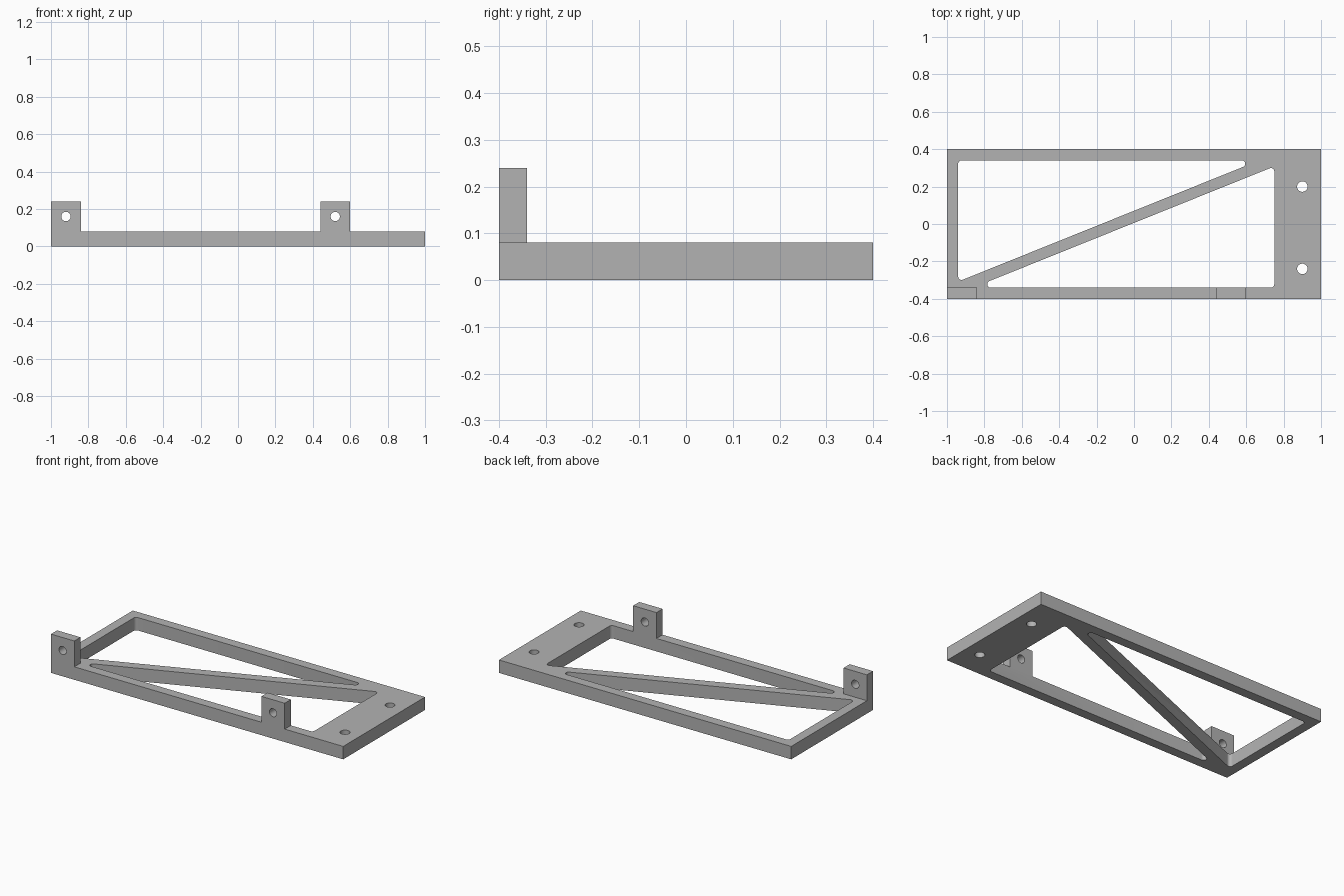
import bpy
import bmesh
import math
from mathutils import Vector, Matrix

cube = bpy.data.objects.get("Cube")
if cube:
    bpy.data.objects.remove(cube, do_unlink=True)

# Single grey material
grey = bpy.data.materials.new("plain_grey")
grey.use_nodes = True
colour = (0.45, 0.45, 0.45, 1)
grey.diffuse_color = colour
grey.node_tree.nodes["Principled BSDF"].inputs["Base Color"].default_value = colour

LENGTH, DEPTH, THICK = 2.0, 0.8, 0.08
RAIL = 0.06
LUG_W, LUG_TOP = 0.16, 0.24


def new_object(name, bm):
    bmesh.ops.recalc_face_normals(bm, faces=bm.faces)
    mesh = bpy.data.meshes.new(name)
    bm.to_mesh(mesh)
    bm.free()
    mesh.materials.append(grey)
    obj = bpy.data.objects.new(name, mesh)
    bpy.context.collection.objects.link(obj)
    return obj


def box(name, low, high):
    low, high = Vector(low), Vector(high)
    bm = bmesh.new()
    bmesh.ops.create_cube(bm, size=1)
    bmesh.ops.scale(bm, vec=high - low, verts=bm.verts)
    bmesh.ops.translate(bm, vec=(low + high) / 2, verts=bm.verts)
    return new_object(name, bm)


def drill(name, centre, radius, axis):
    bm = bmesh.new()
    turn = Matrix.Rotation(math.pi / 2, 4, "X") if axis == "Y" else Matrix()
    bmesh.ops.create_cone(bm, cap_ends=True, segments=32, radius1=radius, radius2=radius,
                          depth=0.3, matrix=Matrix.Translation(centre) @ turn)
    return new_object(name, bm)


def rounded_prism(name, corners, radius, steps=8):
    """Vertical prism whose corners are filleted with a constant radius."""
    points = []
    for i, corner in enumerate(corners):
        p = Vector(corner)
        a = (Vector(corners[i - 1]) - p).normalized()
        b = (Vector(corners[(i + 1) % len(corners)]) - p).normalized()
        half = a.angle(b) / 2
        centre = p + (a + b).normalized() * radius / math.sin(half)
        start = p + a * radius / math.tan(half) - centre
        end = p + b * radius / math.tan(half) - centre
        sweep = math.pi - 2 * half
        for k in range(steps + 1):
            t = k / steps
            arc = (start * math.sin((1 - t) * sweep) + end * math.sin(t * sweep)) / math.sin(sweep)
            points.append(centre + arc)
    bm = bmesh.new()
    face = bm.faces.new([bm.verts.new((p.x, p.y, -0.1)) for p in points])
    ext = bmesh.ops.extrude_face_region(bm, geom=[face])
    top = [g for g in ext["geom"] if isinstance(g, bmesh.types.BMVert)]
    bmesh.ops.translate(bm, vec=(0, 0, 0.3), verts=top)
    return new_object(name, bm)


def combine(target, tool, operation):
    bpy.context.view_layer.objects.active = target
    mod = target.modifiers.new(operation.lower(), "BOOLEAN")
    mod.operation = operation
    mod.solver = "EXACT"
    mod.object = tool
    bpy.ops.object.modifier_apply(modifier=mod.name)
    bpy.data.objects.remove(tool, do_unlink=True)


# Base plate
front = -DEPTH / 2
frame = box("bracket_frame", (-LENGTH / 2, front, 0), (LENGTH / 2, -front, THICK))

# Two upright lugs on the front rail
lug_lefts = (-1.0, 0.44)
for x in lug_lefts:
    lug = box("lug", (x, front, THICK / 2), (x + LUG_W, front + RAIL, LUG_TOP))
    combine(frame, lug, "UNION")

# Triangular windows either side of the diagonal brace
x0, x1, y1 = -0.94, 0.75, DEPTH / 2 - RAIL
slope = 2 * y1 / (x1 - x0)
middle = (x0 + x1) / 2
offset = RAIL / 2 * math.sqrt(1 + slope ** 2)
reach = (y1 - offset) / slope
rise = slope * (x1 - middle) - offset
for s in (1, -1):
    corners = [(middle - s * (x1 - middle), s * y1),
               (middle - s * (x1 - middle), -s * rise),
               (middle + s * reach, s * y1)]
    combine(frame, rounded_prism("window", corners, 0.018), "DIFFERENCE")

# Holes through the end plate and the lugs
for y in (0.2, -0.24):
    combine(frame, drill("plate_hole", (0.9, y, THICK / 2), 0.028, "Z"), "DIFFERENCE")
for x in lug_lefts:
    combine(frame, drill("lug_hole", (x + LUG_W / 2, front, 0.16), 0.025, "Y"), "DIFFERENCE")

# Smooth the fillets and bores, keep the edges crisp
frame.select_set(True)
bpy.context.view_layer.objects.active = frame
bpy.ops.object.shade_smooth_by_angle(angle=math.radians(30))
